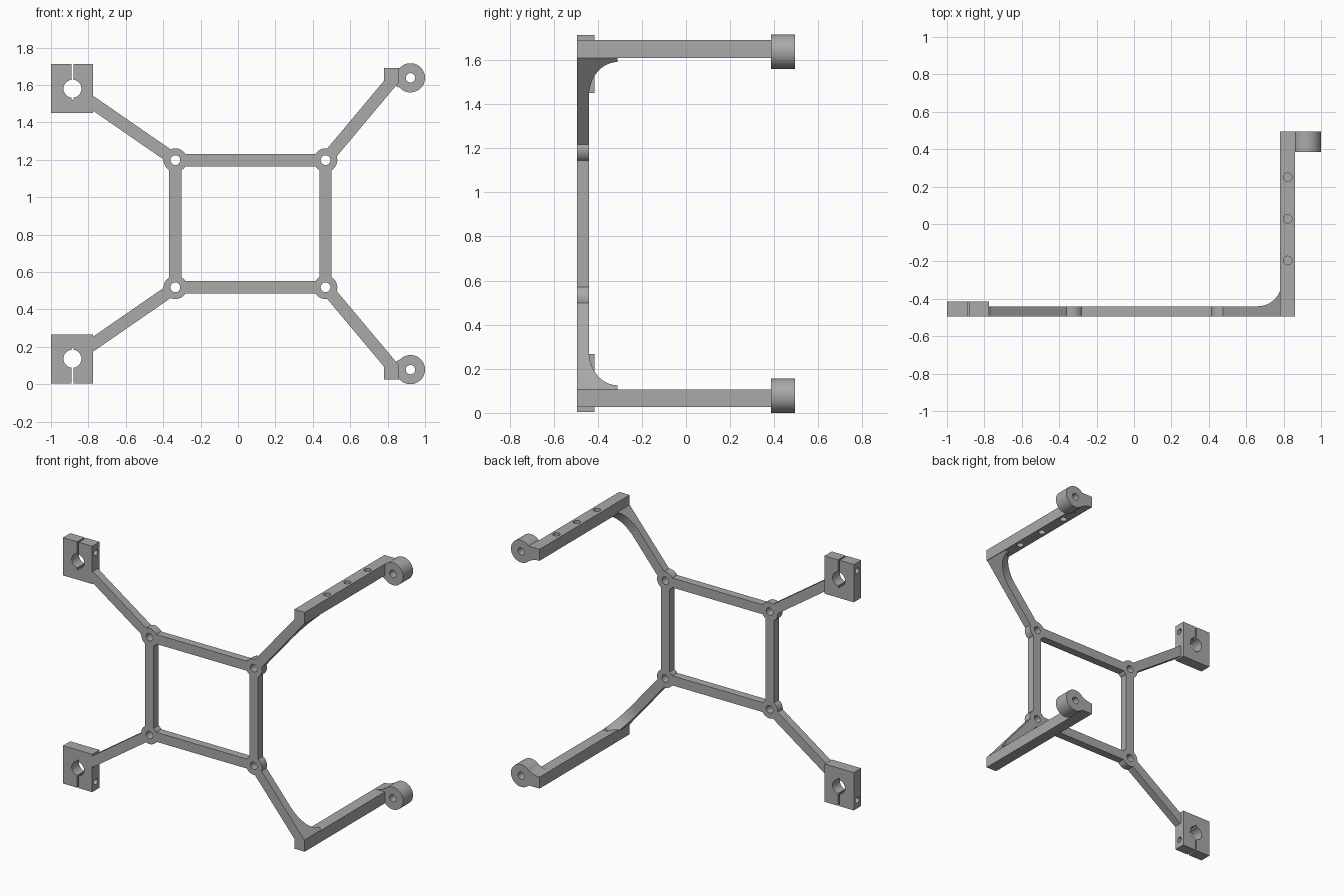
import bpy, bmesh, math
from mathutils import Vector

cube = bpy.data.objects.get("Cube")
if cube:
    bpy.data.objects.remove(cube, do_unlink=True)

H = 1.716                      # total height, the part is mirrored about H / 2
FRONT, BACK = -0.495, 0.495
FRAME_BACK = -0.44             # rear of the flat frame
HALF = 0.033                   # half width of every bar

grey = bpy.data.materials.new("plain grey")
grey.diffuse_color = (0.4, 0.4, 0.4, 1)
grey.use_nodes = True
grey.node_tree.nodes["Principled BSDF"].inputs["Base Color"].default_value = (0.4, 0.4, 0.4, 1)
parts = []


def finish(name, bm):
    bmesh.ops.recalc_face_normals(bm, faces=bm.faces)
    mesh = bpy.data.meshes.new(name)
    bm.to_mesh(mesh)
    bm.free()
    mesh.materials.append(grey)
    ob = bpy.data.objects.new(name, mesh)
    bpy.context.collection.objects.link(ob)
    parts.append(ob)
    return ob


def prism(name, pts, a, b, place):
    """Extrude a 2D outline from depth a to b; place maps (u, v, depth) to space."""
    bm = bmesh.new()
    near = [bm.verts.new(place(u, v, a)) for u, v in pts]
    far = [bm.verts.new(place(u, v, b)) for u, v in pts]
    bm.faces.new(near)
    bm.faces.new(far)
    for i in range(len(pts)):
        j = (i + 1) % len(pts)
        bm.faces.new((near[i], near[j], far[j], far[i]))
    return finish(name, bm)


def washer(name, x, z, outer, inner, y0, y1, n=48):
    bm = bmesh.new()
    rows = [[bm.verts.new((x + r * math.cos(math.tau * i / n), y, z + r * math.sin(math.tau * i / n)))
             for i in range(n)] for r, y in ((outer, y0), (outer, y1), (inner, y1), (inner, y0))]
    for k in range(4):
        p, q = rows[k], rows[(k + 1) % 4]
        for i in range(n):
            j = (i + 1) % n
            bm.faces.new((p[i], p[j], q[j], q[i]))
    return finish(name, bm)


def rect(u0, v0, u1, v1):
    return [(u0, v0), (u1, v0), (u1, v1), (u0, v1)]


def drill(ob, center, radius, axis):
    """Cut a round through hole along axis."""
    bpy.ops.mesh.primitive_cylinder_add(vertices=32, radius=radius, depth=0.4, location=center,
                                        rotation=(0, math.pi / 2 if axis == "x" else 0, 0))
    cutter = bpy.context.object
    cutter.hide_render = True
    mod = ob.modifiers.new("hole", "BOOLEAN")
    mod.operation, mod.solver, mod.object = "DIFFERENCE", "EXACT", cutter
    bpy.context.view_layer.objects.active = ob
    bpy.ops.object.modifier_apply(modifier=mod.name)
    bpy.data.objects.remove(cutter, do_unlink=True)


def strut(name, start, end, extra, flip, fillet=0.0):
    """Bar from a hub to a point, with an optional concave fillet rising at its end."""
    start, end = Vector(start), Vector(end)
    d = (end - start).normalized()
    n = Vector((d.y, -d.x))
    length = (end - start).length
    pts = [(0.04, FRONT), (length + extra, FRONT)]
    if fillet:
        top = FRAME_BACK + 0.13
        pts.append((length + extra, top))
        for i in range(17):
            a = math.pi / 2 * i / 16
            pts.append((length - fillet * (1 - math.cos(a)), top - 0.13 * math.sin(a)))
    else:
        pts.append((length + extra, FRAME_BACK))
    pts.append((0.04, FRAME_BACK))

    def place(s, y, t):
        p = start + d * s + n * t
        return (p.x, y, flip(p.y))
    prism(name, pts, -HALF, HALF, place)


# Central frame
XL, XR, ZT = -0.335, 0.468, 1.198
for x, side in ((XL, "right"), (XR, "left")):
    prism(side + "_frame_post", rect(x - HALF, H - ZT + 0.04, x + HALF, ZT - 0.04),
          FRONT, FRAME_BACK, lambda u, v, w: (u, w, v))

for level, flip in (("upper", lambda z: z), ("lower", lambda z: H - z)):
    def xz(u, v, w):
        return (u, w, flip(v))

    prism(level + "_frame_rail", rect(XL + 0.04, ZT - HALF, XR - 0.04, ZT + HALF), FRONT, FRAME_BACK, xz)
    for x, side in ((XL, "right"), (XR, "left")):
        washer(f"{level}_{side}_hub", x, flip(ZT), 0.063, 0.026, FRONT, FRAME_BACK)

    # Diagonal struts
    strut(level + "_clamp_strut", (XL, ZT), (-0.775, 1.502), 0.018, flip)
    strut(level + "_arm_strut", (XR, ZT), (0.815, 1.612), 0.03, flip, 0.2)

    # Split clamp: block outline with bore, slit and relief notch
    cx, cz, r, slit = -0.885, 1.58, 0.048, 0.006
    gap = math.asin(slit / r)
    outline = [(-1, 1.45), (-0.775, 1.45), (-0.775, 1.713), (cx + slit, 1.713)]
    for i in range(41):
        a = math.pi / 2 - gap - (math.tau - 2 * gap) * i / 40
        if i == 20:
            outline += [(cx + slit, cz - r), (cx + slit, cz - 0.06), (cx - slit, cz - 0.06), (cx - slit, cz - r)]
        else:
            outline.append((cx + r * math.cos(a), cz + r * math.sin(a)))
    outline += [(cx - slit, 1.713), (-1, 1.713)]
    clamp = prism(level + "_clamp", outline, FRONT, -0.415, xz)
    drill(clamp, (cx, -0.455, flip(1.655)), 0.02, "x")

    # Long arm, end ring and the neck joining them
    arm = prism(level + "_arm", rect(0.78, 1.61, 0.86, 1.69), FRONT, 0.385, xz)
    if level == "upper":
        for y in (-0.195, 0.027, 0.25):
            drill(arm, (0.822, y, 1.65), 0.023, "z")
    washer(level + "_ring", 0.922, flip(1.638), 0.078, 0.025, 0.385, BACK)
    neck = [(0.78, 1.69), (0.78, 1.61), (0.81, 1.608), (0.835, 1.6), (0.862, 1.586), (0.88, 1.6), (0.88, 1.69), (0.86, 1.69)]
    prism(level + "_ring_neck", neck, 0.385, BACK, xz)

# Smooth the round surfaces, keep the edges sharp
bpy.ops.object.select_all(action="DESELECT")
for ob in parts:
    ob.select_set(True)
bpy.context.view_layer.objects.active = parts[0]
bpy.ops.object.shade_smooth_by_angle(angle=math.radians(30))
